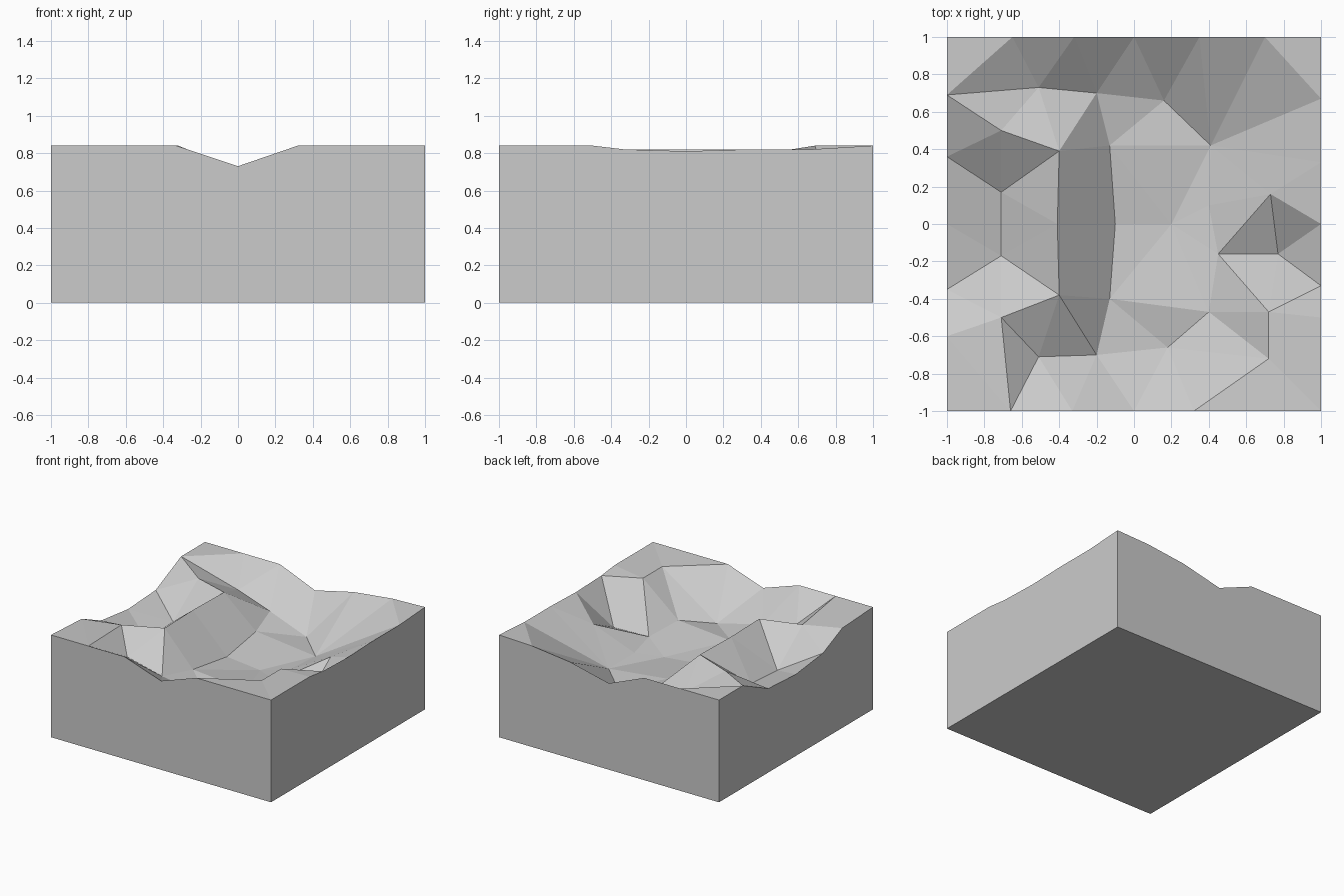
import bpy, bmesh
from mathutils import Vector
from mathutils.geometry import delaunay_2d_cdt

if "Cube" in bpy.data.objects:
    bpy.data.objects.remove(bpy.data.objects["Cube"])

# Rim of the block: (position along the side, height)
front = [(-1, .84), (-.66, .84), (-.33, .84), (0, .73), (.32, .84), (.66, .84)]
right = [(-1, .84), (-.5, .84), (-.33, .82), (0, .81), (.33, .82), (.67, .82)]
back = [(1, .84), (.7, .83), (.35, .79), (0, .71), (-.32, .84), (-.65, .84)]
left = [(1, .84), (.69, .84), (.36, .69), (0, .67), (-.35, .71), (-.6, .82)]
rim = ([(x, -1, z) for x, z in front] + [(1, y, z) for y, z in right]
       + [(x, 1, z) for x, z in back] + [(-1, y, z) for y, z in left])

# Ridge crest and canyon floor on the left half
ridge = [(-.71, .5, .81), (-.40, .39, .82), (-.41, 0, .82), (-.40, -.38, .82), (-.71, -.5, .81)]
ravine = [(-1, .36, .69), (-.71, .17, .58), (-.71, -.17, .56), (-1, -.35, .71)]

# Canyon floors wrapping round into the central basin
north = [(-.65, 1, .84), (-.51, .73, .68), (-.2, .7, .6), (.16, .66, .5),
         (.41, .42, .5), (1, .67, .82)]
south = [(-.66, -1, .84), (-.51, -.71, .68), (-.2, -.7, .6), (.18, -.66, .52),
         (.40, -.47, .56), (.45, -.16, .53), (.77, -.16, .52), (1, -.33, .82)]
gully = [(.77, -.16, .52), (1, 0, .81)]
shelf = [(1, -.5, .84), (.72, -.47, .82), (.72, -.72, .82), (.66, -1, .84)]
basin_edge = [(-.2, .7, .6), (-.13, .42, .56), (-.1, 0, .52), (-.13, -.4, .56), (-.2, -.7, .6)]
slope_foot = [(.41, .42, .5), (.40, .1, .51), (.45, -.16, .53)]
spur = [(.40, .1, .51), (.73, .16, .68), (1, 0, .81)]
walls = [[(-.71, .5, .81), (-.51, .73, .68)], [(-.71, -.5, .81), (-.51, -.71, .68)],
         [(-.40, .39, .82), (-.2, .7, .6)], [(-.40, -.38, .82), (-.2, -.7, .6)],
         [(-.40, .39, .82), (-.71, .17, .58)], [(-.40, -.38, .82), (-.71, -.17, .56)],
         [(-.71, .5, .81), (-1, .36, .69)], [(-.71, -.5, .81), (-1, -.35, .71)]]
loose = [[(.2, 0, .49)]]

# Gather points and crease lines
points, edges = {}, []


def index(p):
    return points.setdefault((p[0], p[1]), (len(points), p[2]))[0]


for line in [rim + rim[:1], ridge, ravine, north, south, gully, shelf,
             basin_edge, slope_foot, spur] + walls + loose:
    ids = [index(p) for p in line]
    edges += list(zip(ids, ids[1:]))

# Triangulate the ground along the creases
flat = [Vector(k) for k in points]
height = [v[1] for v in points.values()]
co, _, faces, origin, _, _ = delaunay_2d_cdt(flat, edges, [], 0, 1e-5)
bm = bmesh.new()
verts = [bm.verts.new((c.x, c.y, height[o[0]] if o else .7)) for c, o in zip(co, origin)]
for f in faces:
    bm.faces.new([verts[i] for i in f])

# Block sides and underside
border = [e for e in bm.edges if e.is_boundary]
new = bmesh.ops.extrude_edge_only(bm, edges=border)["geom"]
for v in new:
    if isinstance(v, bmesh.types.BMVert):
        v.co.z = 0
bmesh.ops.contextual_create(bm, geom=[e for e in bm.edges if e.is_boundary])
bmesh.ops.recalc_face_normals(bm, faces=bm.faces)

mesh = bpy.data.meshes.new("terrain_block")
bm.to_mesh(mesh)
bm.free()
bpy.context.collection.objects.link(bpy.data.objects.new("terrain_block", mesh))
